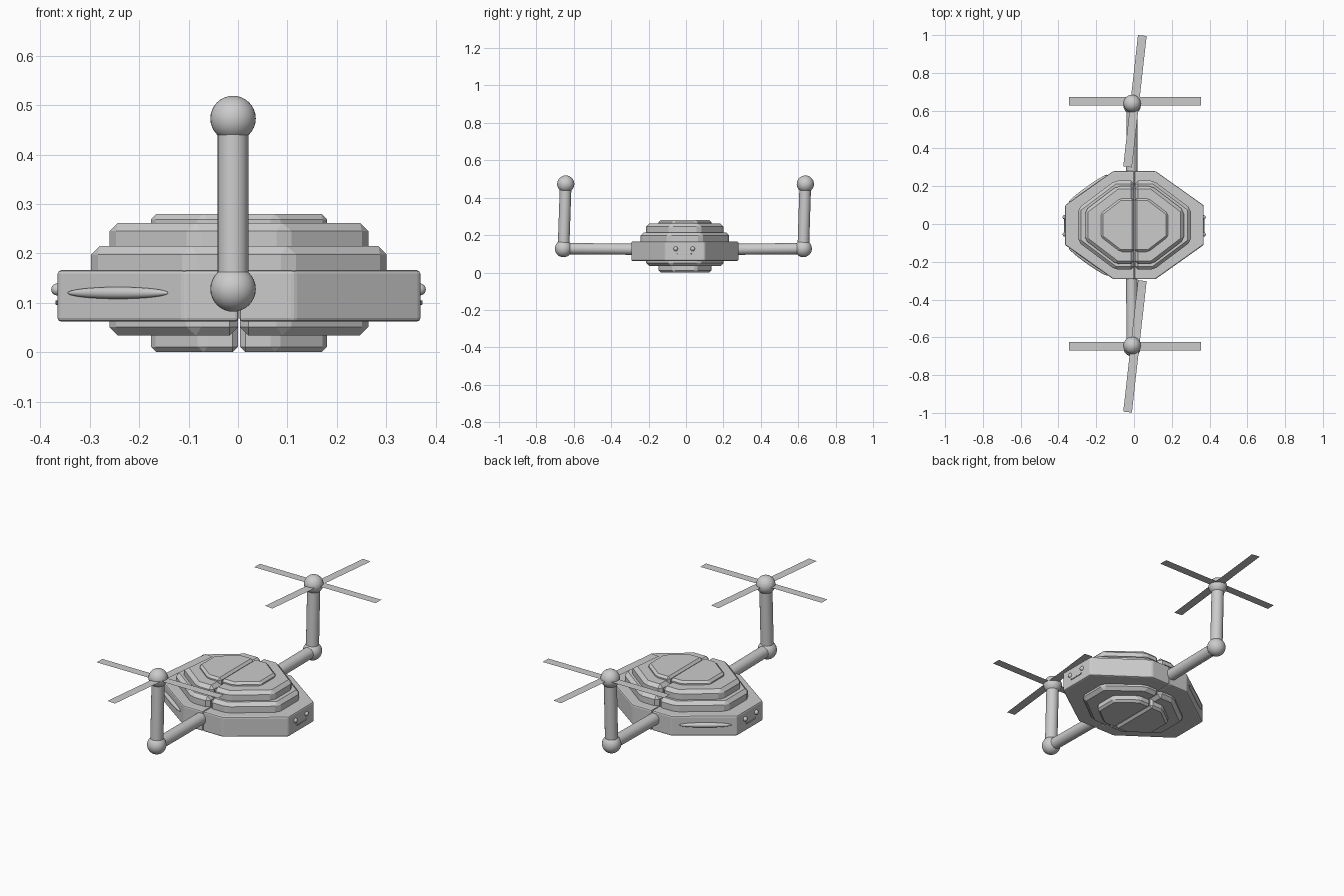
import bpy, bmesh
from math import radians, atan2
from mathutils import Vector

if "Cube" in bpy.data.objects:
    bpy.data.objects.remove(bpy.data.objects["Cube"])

CY = -0.006  # body centre in y


def new_object(name, mesh):
    ob = bpy.data.objects.new(name, mesh)
    bpy.context.collection.objects.link(ob)
    return ob


def smooth(mesh):
    for p in mesh.polygons:
        p.use_smooth = True


def shell(name, hx, hy, cx, cy, z0, z1, bevel, segments=1, gap=0.002):
    """Octagonal slab made of two bevelled halves with a seam at x = 0."""
    outline = [(gap, -hy), (cx, -hy), (hx, -cy), (hx, cy), (cx, hy), (gap, hy)]
    bm = bmesh.new()
    face = bm.faces.new([bm.verts.new((x, y, z0)) for x, y in outline])
    ext = bmesh.ops.extrude_face_region(bm, geom=[face])
    verts = [g for g in ext["geom"] if isinstance(g, bmesh.types.BMVert)]
    bmesh.ops.translate(bm, verts=verts, vec=(0, 0, z1 - z0))
    bmesh.ops.recalc_face_normals(bm, faces=bm.faces[:])
    bmesh.ops.bevel(bm, geom=bm.edges[:], offset=bevel, segments=segments,
                    profile=0.5, affect='EDGES', clamp_overlap=True)
    me = bpy.data.meshes.new(name)
    bm.to_mesh(me)
    bm.free()
    ob = new_object(name, me)
    ob.location = (0.002, CY, 0)
    ob.modifiers.new("Mirror", 'MIRROR').use_mirror_merge = False
    return ob


def ball(name, loc, scale, angle=0):
    bm = bmesh.new()
    bmesh.ops.create_uvsphere(bm, u_segments=32, v_segments=16, radius=1)
    me = bpy.data.meshes.new(name)
    bm.to_mesh(me)
    bm.free()
    smooth(me)
    ob = new_object(name, me)
    ob.location, ob.scale, ob.rotation_euler.z = loc, scale, angle
    return ob


def rod(name, a, b, r):
    a, b = Vector(a), Vector(b)
    bm = bmesh.new()
    bmesh.ops.create_cone(bm, cap_ends=True, segments=32, radius1=r, radius2=r,
                          depth=(b - a).length)
    me = bpy.data.meshes.new(name)
    bm.to_mesh(me)
    bm.free()
    smooth(me)
    ob = new_object(name, me)
    ob.location = (a + b) / 2
    ob.rotation_euler = (b - a).to_track_quat('Z', 'Y').to_euler()
    return ob


def blade(name, loc, angle):
    bm = bmesh.new()
    bmesh.ops.create_grid(bm, x_segments=1, y_segments=1, size=0.5)
    me = bpy.data.meshes.new(name)
    bm.to_mesh(me)
    bm.free()
    ob = new_object(name, me)
    ob.location, ob.scale, ob.rotation_euler.z = loc, (0.70, 0.046, 1), angle
    return ob


# Body: wide main slab with nested stepped slabs above and below
shell("body_main", 0.367, 0.286, 0.112, 0.105, 0.062, 0.166, 0.007, 2, 0.001)
shell("body_upper_step", 0.299, 0.236, 0.102, 0.088, 0.09, 0.215, 0.017)
shell("body_middle_step", 0.262, 0.207, 0.093, 0.078, 0.034, 0.262, 0.017)
shell("body_cap", 0.178, 0.141, 0.075, 0.062, 0.0, 0.28, 0.011)

# Side lights on the two left diagonal faces
for tag, s in (("front", -1), ("back", 1)):
    ball(f"{tag}_side_light", (-0.243, CY + s * 0.194, 0.12),
         (0.125, 0.012, 0.012), s * atan2(0.181, 0.255))

# Faces on both ends: two eyes and a mouth
for tag, s in (("right", 1), ("left", -1)):
    for i, y in enumerate((-0.055, 0.036)):
        ball(f"{tag}_eye_{i + 1}", (s * 0.367 + 0.001, y, 0.127), (0.012,) * 3)
    cu = bpy.data.curves.new(f"{tag}_mouth", 'CURVE')
    cu.dimensions = '3D'
    cu.bevel_depth = 0.0025
    cu.use_fill_caps = True
    pts = [(-0.049, 0.104), (-0.043, 0.098), (0.026, 0.098), (0.032, 0.104)]
    sp = cu.splines.new('POLY')
    sp.points.add(len(pts) - 1)
    for p, (y, z) in zip(sp.points, pts):
        p.co = (s * 0.369 + 0.002, y, z, 1)
    new_object(f"{tag}_mouth", cu)

# Arms, joints, posts and rotors
for tag, s, y_low, y_top, y_rotor in (("front", -1, -0.655, -0.643, -0.648),
                                      ("back", 1, 0.627, 0.638, 0.650)):
    low, top = (-0.01, y_low, 0.128), (-0.01, y_top, 0.473)
    rod(f"{tag}_arm", (-0.012, s * 0.2, 0.124), low, 0.030)
    rod(f"{tag}_post", low, top, 0.031)
    ball(f"{tag}_elbow", low, (0.046,) * 3)
    ball(f"{tag}_rotor_hub", top, (0.046,) * 3)
    blade(f"{tag}_blade_cross", (0.005, y_rotor, 0.474), 0)
    blade(f"{tag}_blade_long", (0.005, y_rotor, 0.473), radians(90 - 6.4))

# Keep cylinder rims crisp
bpy.ops.object.select_all(action='DESELECT')
for ob in bpy.data.objects:
    if ob.name.endswith(("_arm", "_post")):
        ob.select_set(True)
        bpy.context.view_layer.objects.active = ob
bpy.ops.object.shade_smooth_by_angle(angle=radians(30))
